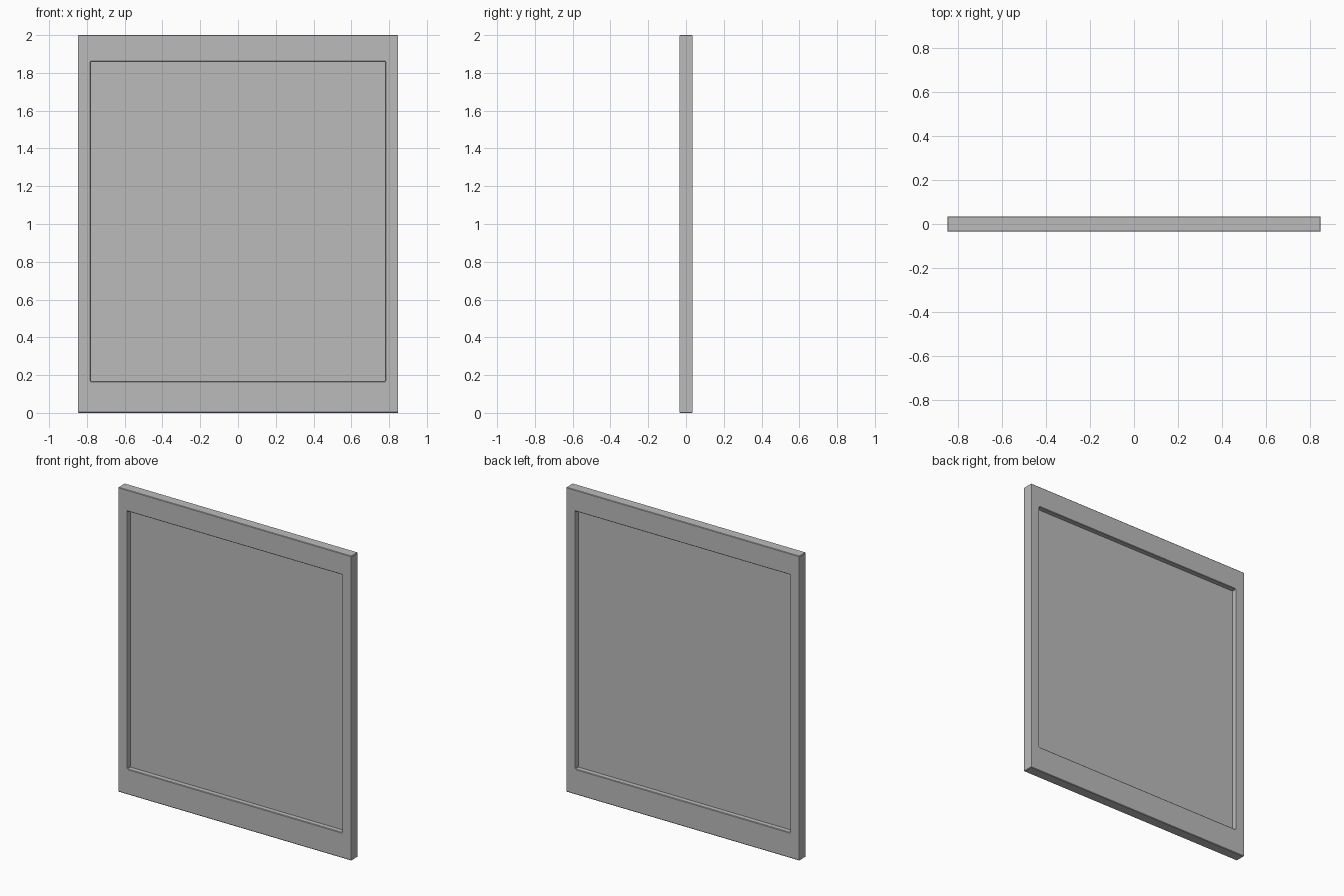
import bpy, bmesh

if "Cube" in bpy.data.objects:
    bpy.data.objects.remove(bpy.data.objects["Cube"])

W, H, D = 0.848, 2.0, 0.034          # half width, height, half depth
IW, Z0, Z1 = 0.782, 0.167, 1.86      # opening half width, bottom, top
PANEL = 0.001                        # panel half thickness

grey = bpy.data.materials.new("dark_grey")
grey.diffuse_color = (0.5, 0.5, 0.5, 1)
grey.use_nodes = True
grey.node_tree.nodes["Principled BSDF"].inputs["Base Color"].default_value = grey.diffuse_color


def finish(bm, name):
    bmesh.ops.recalc_face_normals(bm, faces=bm.faces)
    mesh = bpy.data.meshes.new(name)
    bm.to_mesh(mesh)
    bm.free()
    mesh.materials.append(grey)
    obj = bpy.data.objects.new(name, mesh)
    bpy.context.collection.objects.link(obj)
    return obj


def rectangle(bm, w, z0, z1, y):
    return [bm.verts.new((x, y, z)) for x, z in
            ((-w, z0), (w, z0), (w, z1), (-w, z1))]


def extrude_back(bm, depth):
    ext = bmesh.ops.extrude_face_region(bm, geom=bm.faces[:], use_keep_orig=True)
    moved = [v for v in ext["geom"] if isinstance(v, bmesh.types.BMVert)]
    bmesh.ops.translate(bm, verts=moved, vec=(0, depth, 0))


# Frame: mitred ring extruded through its depth, wider rails top and bottom
bm = bmesh.new()
outer = rectangle(bm, W, 0, H, -D)
inner = rectangle(bm, IW, Z0, Z1, -D)
for i in range(4):
    j = (i + 1) % 4
    bm.faces.new((outer[i], outer[j], inner[j], inner[i]))
extrude_back(bm, 2 * D)
frame = finish(bm, "frame")

# Slightly eased frame edges
bevel = frame.modifiers.new("eased_edges", "BEVEL")
bevel.width = 0.003
bevel.segments = 1
bevel.limit_method = 'ANGLE'

# Thin panel set in the middle of the frame, recessed on both sides
bm = bmesh.new()
bm.faces.new(rectangle(bm, IW, Z0, Z1, -PANEL))
extrude_back(bm, 2 * PANEL)
finish(bm, "panel")
